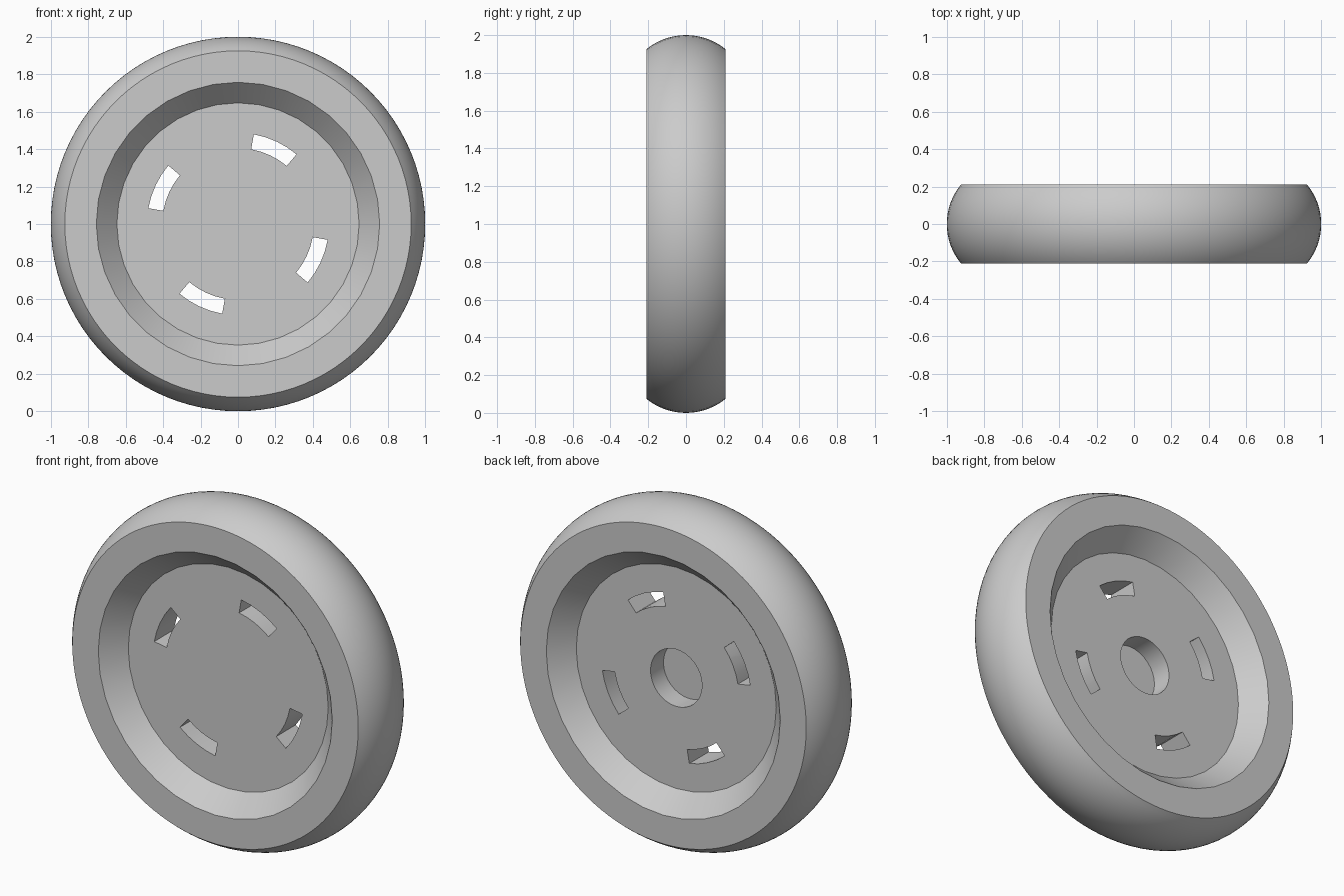
import bpy, bmesh, math
from math import sin, cos, radians, pi
from mathutils import Matrix

cube = bpy.data.objects.get("Cube")
if cube:
    bpy.data.objects.remove(cube)

HALF, RIM, RADIUS = 0.21, 0.925, 1.0      # half width, side radius, tread radius
WEB = 0.09                                # half thickness of the central disc
LIFT = Matrix.Translation((0, 0, 1))

grey = bpy.data.materials.new("light grey")
grey.use_nodes = True
colour = (0.6, 0.6, 0.6, 1)
grey.diffuse_color = colour
grey.node_tree.nodes["Principled BSDF"].inputs["Base Color"].default_value = colour


def finish(name, bm):
    bmesh.ops.recalc_face_normals(bm, faces=bm.faces)
    bm.transform(LIFT)
    mesh = bpy.data.meshes.new(name)
    bm.to_mesh(mesh)
    bm.free()
    mesh.materials.append(grey)
    obj = bpy.data.objects.new(name, mesh)
    bpy.context.collection.objects.link(obj)
    return obj


def loft(name, rings, closed=False):
    """Skin a list of point rings; cap the ends unless the loop is closed."""
    bm = bmesh.new()
    loops = [[bm.verts.new(p) for p in ring] for ring in rings]
    pairs = list(zip(loops, loops[1:]))
    for a, b in pairs:
        for i in range(len(a)):
            j = (i + 1) % len(a)
            bm.faces.new((a[i], a[j], b[j], b[i]))
    bm.faces.new(loops[0])
    bm.faces.new(loops[-1])
    return finish(name, bm)


def turned(name, profile, sides):
    """Revolve (radius, y) points around the axle."""
    angles = [2 * pi * i / sides for i in range(sides)]
    return loft(name, [[(r * sin(a), y, r * cos(a)) for a in angles] for r, y in profile])


# Wheel body with a rounded tread
bulge = RADIUS - RIM
arc_r = (HALF ** 2 + bulge ** 2) / (2 * bulge)
sweep = math.asin(HALF / arc_r)
steps = 16
tread = []
for i in range(steps + 1):
    t = sweep * (2 * i / steps - 1)
    tread.append((RADIUS - arc_r + arc_r * cos(t), arc_r * sin(t)))
wheel = turned("wheel", tread, 96)

# Tapered recess on each side
cutters = []
slope = (0.757 - 0.647) / (HALF - WEB)
over = HALF + 0.03
for side in (-1, 1):
    profile = [(0.647, side * WEB), (0.647 + slope * (over - WEB), side * over)]
    cutters.append(turned("recess_cutter", profile, 36))

# Blind axle hole in the back
cutters.append(turned("axle_hole_cutter", [(0.167, WEB - 0.12), (0.167, WEB + 0.05)], 32))

# Four curved slots through the disc
for k in range(4):
    angles = [radians(50 + 90 * k + 30 * i / 4) for i in range(5)]
    outline = [(0.486, a) for a in angles] + [(0.405, a) for a in reversed(angles)]
    cutters.append(loft("slot_cutter", [[(r * cos(a), y, r * sin(a)) for r, a in outline]
                                        for y in (-WEB - 0.05, WEB + 0.05)]))

# Cut everything out and keep the finished mesh
for cutter in cutters:
    cutter.hide_render = True
    mod = wheel.modifiers.new("cut", 'BOOLEAN')
    mod.operation, mod.solver, mod.object = 'DIFFERENCE', 'EXACT', cutter
graph = bpy.context.evaluated_depsgraph_get()
wheel.data = bpy.data.meshes.new_from_object(wheel.evaluated_get(graph))
wheel.modifiers.clear()
for cutter in cutters:
    bpy.data.objects.remove(cutter)

bpy.ops.object.select_all(action='DESELECT')
wheel.select_set(True)
bpy.context.view_layer.objects.active = wheel
bpy.ops.object.shade_smooth_by_angle(angle=radians(30))
